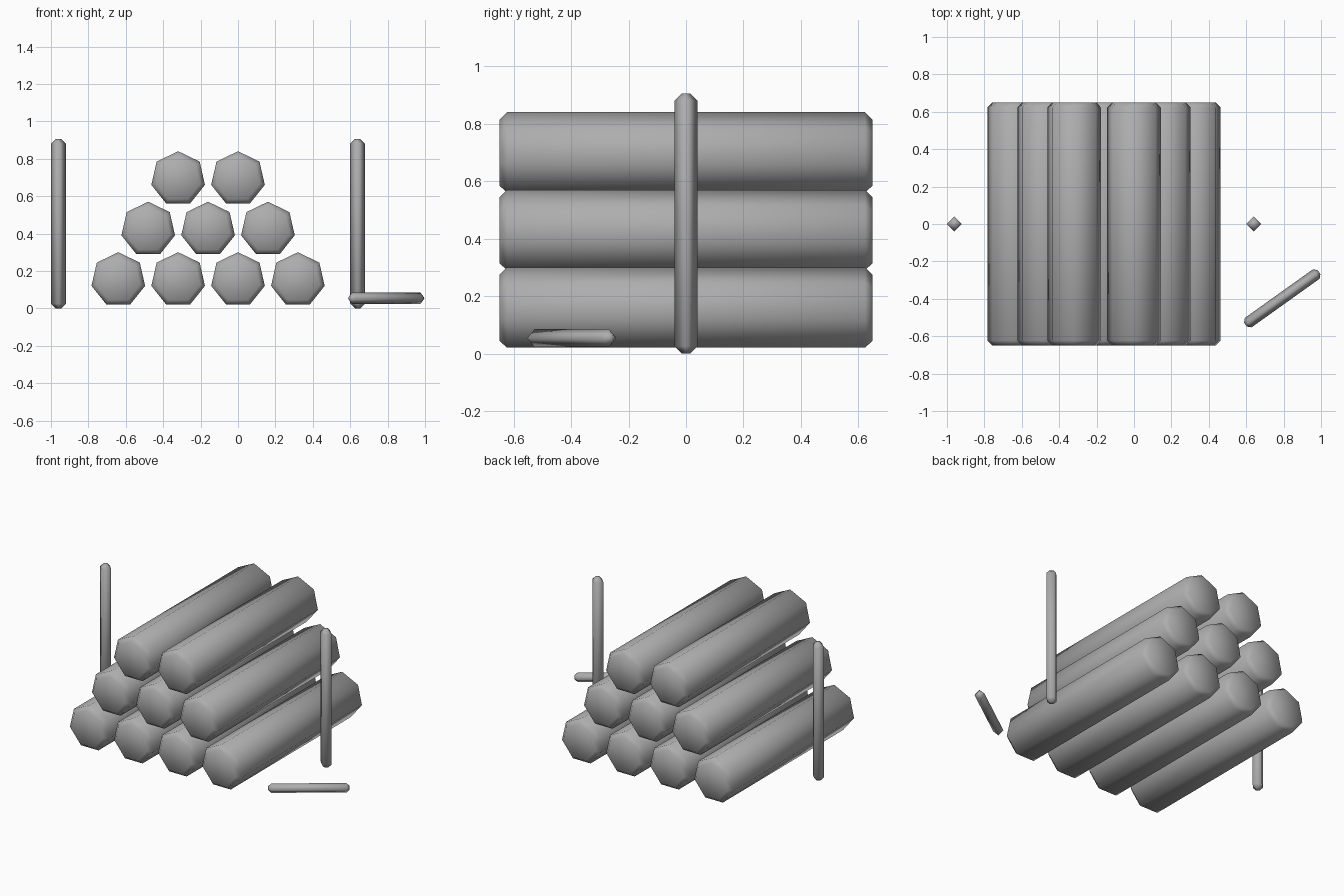
import bpy, bmesh
from math import pi, cos, sin, atan2
from mathutils import Vector, Matrix

cube = bpy.data.objects.get("Cube")
if cube:
    bpy.data.objects.remove(cube)

GREY = (0.42, 0.42, 0.42, 1)
mat = bpy.data.materials.new("plain grey")
mat.use_nodes = True
mat.diffuse_color = GREY
mat.node_tree.nodes["Principled BSDF"].inputs["Base Color"].default_value = GREY


def pole(name, sides, radius, length, inset, start, end_axis):
    """Smooth prism with chamfered ends, centred on the origin along its axis."""
    bm = bmesh.new()
    half = length / 2
    profile = [(-half, radius - inset), (-half + inset, radius),
               (half - inset, radius), (half, radius - inset)]
    rings = []
    for h, r in profile:
        rings.append([bm.verts.new((r * cos(start + 2 * pi * i / sides),
                                    r * sin(start + 2 * pi * i / sides), h))
                      for i in range(sides)])
    for a, b in zip(rings, rings[1:]):
        for i in range(sides):
            j = (i + 1) % sides
            bm.faces.new((a[i], a[j], b[j], b[i]))
    bm.faces.new(rings[0][::-1])
    bm.faces.new(rings[-1])
    bm.transform(end_axis)
    for f in bm.faces:
        f.smooth = True
    mesh = bpy.data.meshes.new(name)
    bm.to_mesh(mesh)
    bm.free()
    mesh.materials.append(mat)
    obj = bpy.data.objects.new(name, mesh)
    bpy.context.collection.objects.link(obj)
    return obj


# Stacked logs, lying front to back, one corner upward
lay_down = Matrix.Rotation(pi / 2, 4, 'X')
PITCH = 0.32
rows = [(4, -0.64, 0.153), (3, -0.48, 0.423), (2, -0.32, 0.693)]
for row, (count, first_x, z) in enumerate(rows):
    for i in range(count):
        log = pole(f"log_{row + 1}_{i + 1}", 7, 0.147, 1.3, 0.027, pi / 2, lay_down)
        log.location = (first_x + PITCH * i, 0, z)

# Upright stakes on both sides
for name, x in (("right_stake", -0.96), ("left_stake", 0.64)):
    stake = pole(name, 4, 0.04, 0.905, 0.025, 0, Matrix.Identity(4))
    stake.location = (x, 0, 0.4525)

# Loose stick on the ground
a, b = Vector((0.6, -0.535, 0.054)), Vector((0.985, -0.26, 0.054))
along = b - a
turn = Matrix.Rotation(atan2(along.y, along.x), 4, 'Z') @ Matrix.Rotation(pi / 2, 4, 'Y')
stick = pole("fallen_stick", 4, 0.031, along.length + 0.01, 0.018, 0, turn)
stick.location = (a + b) / 2
